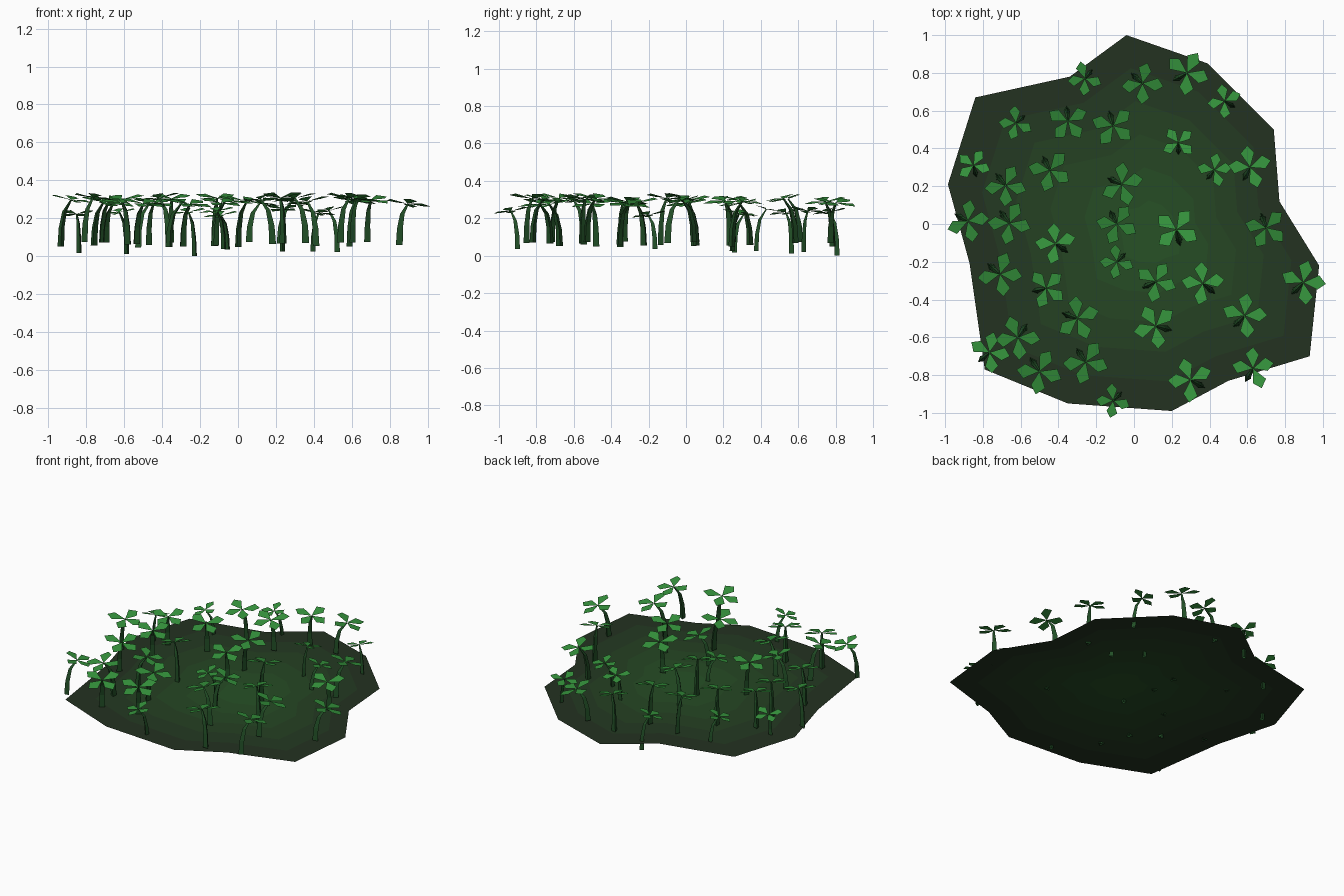
import bpy, bmesh, math, random
from mathutils import Vector

if "Cube" in bpy.data.objects:
    bpy.data.objects.remove(bpy.data.objects["Cube"])

random.seed(4)


def material(name, rgb):
    m = bpy.data.materials.new(name)
    m.diffuse_color = (*rgb, 1)
    m.use_nodes = True
    m.node_tree.nodes["Principled BSDF"].inputs["Base Color"].default_value = m.diffuse_color
    return m


def finish(bm, name, mats):
    mesh = bpy.data.meshes.new(name)
    bm.to_mesh(mesh)
    bm.free()
    for m in mats:
        mesh.materials.append(m)
    ob = bpy.data.objects.new(name, mesh)
    bpy.context.collection.objects.link(ob)
    return ob


# Ground patch: flat irregular outline, bands darkening towards the edge
OUTLINE = [(-.04, 1), (.39, .85), (.74, .50), (.77, .12), (.98, -.22), (.93, -.70), (.50, -.83),
           (.20, -.99), (-.35, -.95), (-.79, -.77), (-.87, -.21), (-.985, .21), (-.84, .67), (-.34, .78)]
GROUND_Z, BANDS = 0.06, 6
inner, outer = Vector((.020, .082, .019)), Vector((.017, .032, .015))
bm = bmesh.new()
middle = bm.verts.new((.1, -.05, GROUND_Z))
prev = None
for k in range(1, BANDS + 1):
    ring = [bm.verts.new(middle.co.lerp(Vector((x, y, GROUND_Z)), k / BANDS)) for x, y in OUTLINE]
    for i in range(len(ring)):
        j = (i + 1) % len(ring)
        quad = (middle, ring[j], ring[i]) if prev is None else (prev[i], prev[j], ring[j], ring[i])
        bm.faces.new(quad).material_index = k - 1
    prev = ring
finish(bm, "ground_patch", [material(f"ground_{k}", inner.lerp(outer, k / (BANDS - 1)))
                            for k in range(BANDS)])

# Clovers: head x, head y, direction in degrees in which the stem foot lies
LARGE = [(.045, .745, 138), (.28, .80, 210), (-.35, .545, 95), (-.11, .52, 105), (.615, .30, 240),
         (-.68, .205, 130), (-.445, .285, 118), (-.065, .21, 155), (-.88, .015, 150),
         (-.66, .005, 128), (-.09, 0, 118), (.225, -.03, 283), (.70, -.02, 110),
         (-.415, -.105, 325), (-.71, -.265, 140), (-.465, -.34, 193), (.115, -.305, 205),
         (.365, -.315, 320), (.895, -.31, 225), (-.30, -.50, 160), (.115, -.54, 345),
         (.585, -.485, 225), (-.615, -.60, 55), (-.765, -.68, 220), (-.50, -.78, 125),
         (-.255, -.73, 125), (.30, -.825, 330), (.63, -.765, 240)]
SMALL = [(-.26, .77, 50), (.48, .65, 330), (-.625, .535, 40), (.235, .43, 270),
         (.425, .285, 230), (-.85, .31, 285), (-.09, -.20, 45), (-.11, -.935, 45)]
LEAF = [(0, 0, 0), (.072, -.040, .004), (.118, -.012, 0), (.085, .034, .004)]
STEM = [(.065, 0, .021), (.060, .40, .018), (.042, .75, .014), (0, 1, .006)]

leaves, stems = bmesh.new(), bmesh.new()


def clover(x, y, deg, size, foot_z, head_z):
    d = math.radians(deg)
    away = Vector((math.cos(d), math.sin(d), 0))
    # Stem: tapered three-sided tube bending over at the top
    prev = None
    for off, t, r in STEM:
        c = Vector((x, y, foot_z + t * (head_z - foot_z))) + away * off * size
        ring = [stems.verts.new(c + Vector((math.cos(d + a), math.sin(d + a), 0)) * r * size)
                for a in (0, 2 * math.pi / 3, 4 * math.pi / 3)]
        if prev:
            for i in range(3):
                j = (i + 1) % 3
                stems.faces.new((prev[i], prev[j], ring[j], ring[i]))
        prev = ring
    stems.faces.new(prev)
    # Four leaves, the widest gap over the stem, the head drooping away from it
    for turn in (60, 140, 220, 300):
        a = d + math.radians(turn + random.uniform(-5, 5))
        verts = []
        for u, v, w in LEAF:
            p = Vector((u * math.cos(a) - v * math.sin(a), u * math.sin(a) + v * math.cos(a), w)) * size
            p.z += .25 * p.dot(away) + .05 * u
            verts.append(leaves.verts.new(p + Vector((x, y, head_z))))
        leaves.faces.new(verts)


for x, y, deg in LARGE:
    clover(x, y, deg, random.uniform(.92, 1.04), random.uniform(.045, .075), random.uniform(.275, .31))
for i, (x, y, deg) in enumerate(SMALL):
    clover(x, y, deg, .78, .0 if i == 0 else random.uniform(.01, .04), random.uniform(.21, .25))

finish(stems, "clover_stems", [material("stem_green", (.016, .08, .02))])
finish(leaves, "clover_leaves", [material("leaf_green", (.035, .29, .045))])
